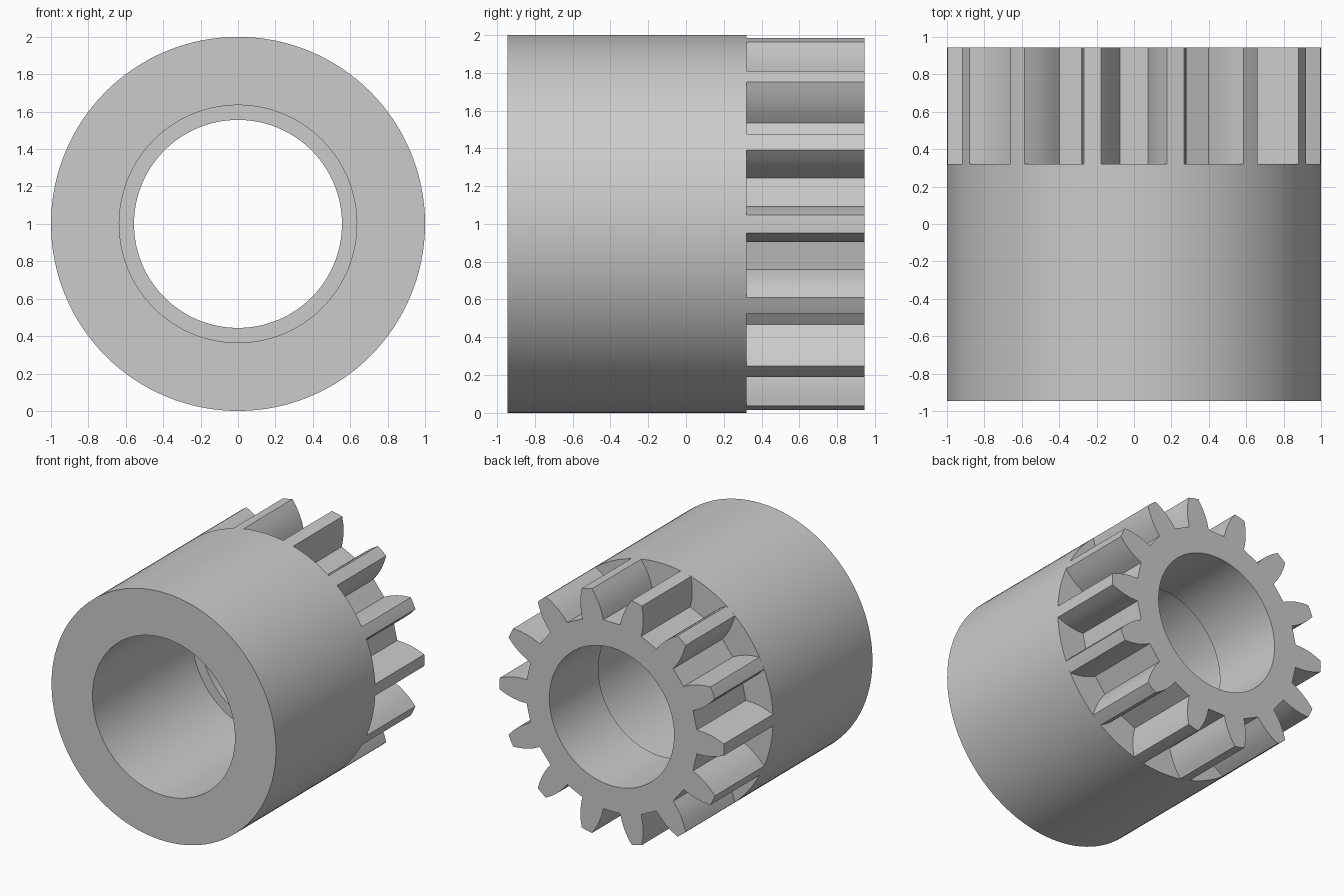
import bpy, bmesh, math
from math import sin, cos, tau, radians

cube = bpy.data.objects.get("Cube")
if cube:
    bpy.data.objects.remove(cube)

SEGMENTS = 128
TEETH = 14
FRONT, SHOULDER, BACK = -0.945, 0.32, 0.945
OUTER, WIDE_BORE, BORE = 1.0, 0.635, 0.556

grey = bpy.data.materials.new("plain_grey")
grey.use_nodes = True
colour = (0.6, 0.6, 0.6, 1)
grey.diffuse_color = colour
grey.node_tree.nodes["Principled BSDF"].inputs["Base Color"].default_value = colour


def circle(radius):
    return [(radius * cos(tau * i / SEGMENTS), radius * sin(tau * i / SEGMENTS))
            for i in range(SEGMENTS)]


def add_ring(bm, outline, y):
    """Place an x-z outline at depth y, centred on the axis."""
    return [bm.verts.new((x, y, z + OUTER)) for x, z in outline]


def bridge(bm, a, b):
    """Join two matching rings with quads."""
    n = len(a)
    for i in range(n):
        j = (i + 1) % n
        bm.faces.new((a[i], a[j], b[j], b[i]))


def finish(bm, name):
    mesh = bpy.data.meshes.new(name)
    bm.to_mesh(mesh)
    bm.free()
    mesh.materials.append(grey)
    obj = bpy.data.objects.new(name, mesh)
    bpy.context.collection.objects.link(obj)
    bpy.ops.object.select_all(action="DESELECT")
    obj.select_set(True)
    bpy.context.view_layer.objects.active = obj
    bpy.ops.object.shade_smooth_by_angle(angle=radians(25))
    return obj


# Sleeve: lathed profile with a wide bore and a step at the shoulder
bm = bmesh.new()
profile = [(BORE, SHOULDER), (WIDE_BORE, SHOULDER), (WIDE_BORE, FRONT),
           (OUTER, FRONT), (OUTER, SHOULDER), (0.7, SHOULDER)]
rings = [add_ring(bm, circle(r), y) for r, y in profile]
for a, b in zip(rings, rings[1:]):
    bridge(bm, b, a)
finish(bm, "sleeve")

# Pinion: toothed outline, flank given as (radius, half thickness)
flank = [(0.758, 0.096), (0.82, 0.0945), (0.88, 0.086), (0.94, 0.07), (0.998, 0.047)]
tooth = [(r, -w) for r, w in flank] + [(1.0, 0)] + [(r, w) for r, w in reversed(flank)]
gear = []
for k in range(TEETH):
    c, s = cos(tau * k / TEETH), sin(tau * k / TEETH)
    gear += [(u * c - v * s, u * s + v * c) for u, v in tooth]

bm = bmesh.new()
bridge(bm, add_ring(bm, gear, SHOULDER), back_gear := add_ring(bm, gear, BACK))
bridge(bm, back_bore := add_ring(bm, circle(BORE), BACK),
       add_ring(bm, circle(BORE), SHOULDER))
# End face between the teeth and the bore
rim = [e for e in bm.edges if all(v.co.y > BACK - 0.01 for v in e.verts)]
bmesh.ops.triangle_fill(bm, use_beauty=True, edges=rim, normal=(0, 1, 0))
for face in bm.faces:
    face.normal_update()
    if all(v.co.y > BACK - 0.01 for v in face.verts):
        if face.normal.y < 0:
            face.normal_flip()
    else:
        # Outer walls face away from the axis, the bore faces it
        mid = face.calc_center_median()
        outward = face.normal.x * mid.x + face.normal.z * (mid.z - OUTER)
        in_bore = all(math.hypot(v.co.x, v.co.z - OUTER) < 0.6 for v in face.verts)
        root_or_tip = abs(outward) > 0.02
        if root_or_tip and (outward > 0) == in_bore:
            face.normal_flip()
finish(bm, "pinion")
